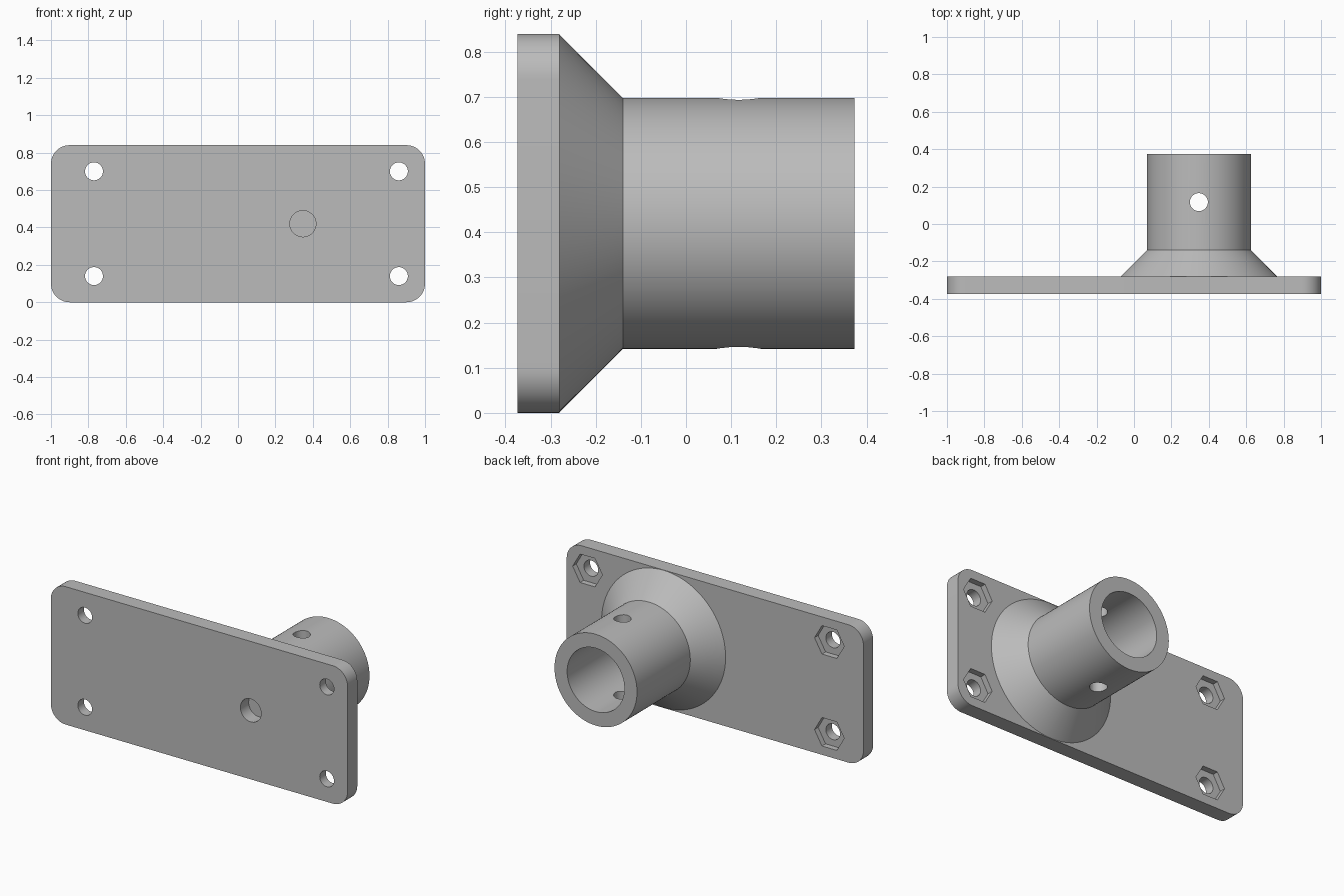
import bpy, bmesh, math
from mathutils import Matrix

cube = bpy.data.objects.get("Cube")
if cube:
    bpy.data.objects.remove(cube, do_unlink=True)

# Main dimensions
W, H = 2.0, 0.84
FRONT, BACK, NECK, END = -0.373, -0.28, -0.14, 0.373
CX, CZ = 0.347, H / 2
BOLTS = [(x, z) for x in (-0.77, 0.86) for z in (0.14, 0.70)]

grey = bpy.data.materials.new("matte_grey")
grey.use_nodes = True
colour = (0.5, 0.5, 0.5, 1)
grey.diffuse_color = colour
grey.node_tree.nodes["Principled BSDF"].inputs["Base Color"].default_value = colour


def make_object(name, bm):
    bmesh.ops.recalc_face_normals(bm, faces=bm.faces)
    mesh = bpy.data.meshes.new(name)
    bm.to_mesh(mesh)
    bm.free()
    mesh.materials.append(grey)
    obj = bpy.data.objects.new(name, mesh)
    bpy.context.collection.objects.link(obj)
    return obj


def prism(bm, radius, length, centre, axis="Y", sides=48):
    """Add a closed prism along the given axis."""
    turn = Matrix.Rotation(math.pi / 2, 4, "X") if axis == "Y" else Matrix()
    # a six-sided prism gets its corners on the left and right
    spin = Matrix.Rotation(math.pi / 2, 4, "Z") if sides == 6 else Matrix()
    new = bmesh.ops.create_cone(bm, cap_ends=True, segments=sides, radius1=radius,
                                radius2=radius, depth=length)
    bmesh.ops.transform(bm, verts=new["verts"],
                        matrix=Matrix.Translation(centre) @ turn @ spin)
    if sides == 6:
        # make sure a corner points along x
        far = max(v.co.x for v in new["verts"]) - centre[0]
        if far < radius * 0.95:
            bmesh.ops.rotate(bm, verts=new["verts"], cent=centre,
                             matrix=Matrix.Rotation(math.pi / 6, 3, "Y"))


def combine(obj, other, operation):
    """Apply a boolean, then remove the helper."""
    other.hide_render = True
    mod = obj.modifiers.new(operation.lower(), "BOOLEAN")
    mod.operation, mod.solver, mod.object = operation, "EXACT", other
    bpy.context.view_layer.objects.active = obj
    bpy.ops.object.modifier_apply(modifier=mod.name)
    bpy.data.objects.remove(other, do_unlink=True)


# Plate with rounded corners
bm = bmesh.new()
r, steps = 0.1, 12
outline = []
for k, (sx, sz) in enumerate([(1, 1), (-1, 1), (-1, -1), (1, -1)]):
    for i in range(steps + 1):
        a = (k + i / steps) * math.pi / 2
        outline.append(bm.verts.new((sx * (W / 2 - r) + r * math.cos(a), FRONT,
                                     CZ + sz * (CZ - r) + r * math.sin(a))))
face = bm.faces.new(outline)
back = bmesh.ops.extrude_face_region(bm, geom=[face])
bmesh.ops.translate(bm, vec=(0, BACK - FRONT, 0),
                    verts=[g for g in back["geom"] if isinstance(g, bmesh.types.BMVert)])
bracket = make_object("mounting_bracket", bm)

# Flared socket, turned around the tube axis and sunk slightly into the plate
profile = [(0.193, END), (0.278, END), (0.278, NECK), (0.418, BACK),
           (0.30, BACK - 0.02), (0.193, BACK - 0.02)]
bm = bmesh.new()
ring = [bm.verts.new((CX + rad, y, CZ)) for rad, y in profile]
edges = [bm.edges.new((ring[i], ring[(i + 1) % len(ring)])) for i in range(len(ring))]
bmesh.ops.spin(bm, geom=ring + edges, cent=(CX, 0, CZ), axis=(0, 1, 0),
               angle=math.tau, steps=96)
bmesh.ops.remove_doubles(bm, verts=bm.verts, dist=0.0001)
combine(bracket, make_object("flared_socket", bm), "UNION")

# Bolt holes, centre hole and the pin hole across the tube
bm = bmesh.new()
for x, z in BOLTS:
    prism(bm, 0.048, 0.4, (x, FRONT, z))
prism(bm, 0.07, 0.16, (CX, FRONT, CZ))
prism(bm, 0.048, 1.0, (CX, 0.117, CZ), axis="Z")
combine(bracket, make_object("hole_cutter", bm), "DIFFERENCE")

# Hexagonal nut pockets in the back of the plate
bm = bmesh.new()
for x, z in BOLTS:
    prism(bm, 0.1, 0.07, (x, BACK, z), sides=6)
combine(bracket, make_object("nut_pocket_cutter", bm), "DIFFERENCE")

# Smooth the round walls, keep the edges crisp
bpy.ops.object.select_all(action="DESELECT")
bracket.select_set(True)
bpy.context.view_layer.objects.active = bracket
bpy.ops.object.shade_smooth_by_angle(angle=math.radians(25))
